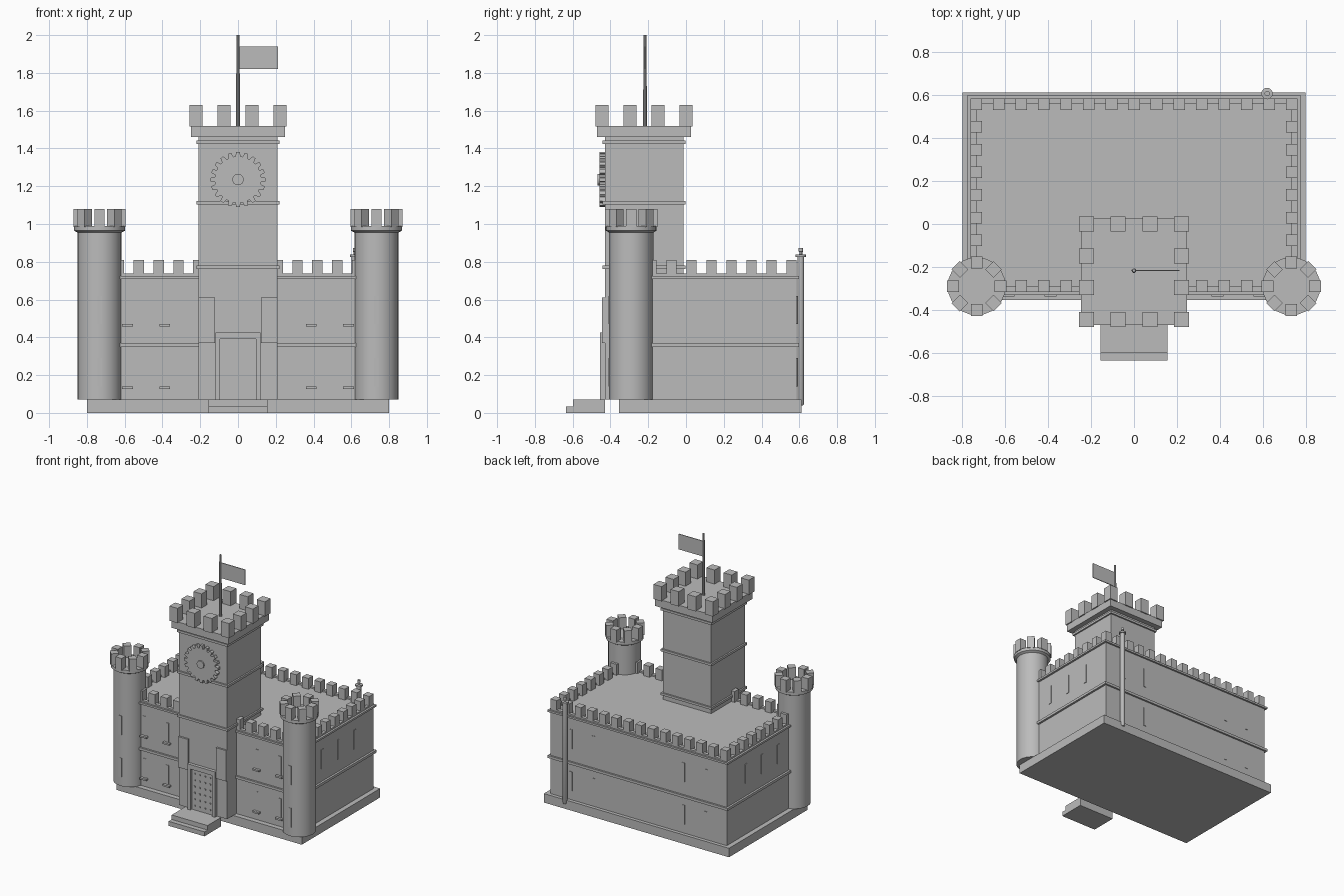
import bpy, bmesh, math
from mathutils import Matrix

old = bpy.data.objects.get("Cube")
if old:
    bpy.data.objects.remove(old, do_unlink=True)

GREY = (0.5, 0.5, 0.5, 1)
stone = bpy.data.materials.new("stone grey")
stone.use_nodes = True
stone.diffuse_color = GREY
stone.node_tree.nodes["Principled BSDF"].inputs["Base Color"].default_value = GREY


def make(name, fill, smooth=False):
    """Create one object whose mesh is built by fill(bm)."""
    bm = bmesh.new()
    fill(bm)
    bmesh.ops.recalc_face_normals(bm, faces=bm.faces)
    mesh = bpy.data.meshes.new(name)
    bm.to_mesh(mesh)
    bm.free()
    mesh.materials.append(stone)
    ob = bpy.data.objects.new(name, mesh)
    bpy.context.collection.objects.link(ob)
    if smooth:
        bpy.ops.object.select_all(action='DESELECT')
        ob.select_set(True)
        bpy.context.view_layer.objects.active = ob
        bpy.ops.object.shade_smooth_by_angle(angle=math.radians(35))
    return ob


def add_box(bm, x, y, z, turn=0):
    """Box from (low, high) ranges, optionally turned about its own z axis."""
    centre = [(r[0] + r[1]) / 2 for r in (x, y, z)]
    size = [r[1] - r[0] for r in (x, y, z)]
    m = Matrix.Translation(centre) @ Matrix.Rotation(turn, 4, 'Z') @ Matrix.Diagonal((*size, 1))
    bmesh.ops.create_cube(bm, size=1, matrix=m)


def box(name, *ranges):
    return make(name, lambda bm: add_box(bm, *ranges))


def span(c, half):
    return (c - half, c + half)


def add_lathe(bm, x, y, profile, sides):
    """Closed solid of revolution through (radius, z) points."""
    rings = []
    for r, z in profile:
        rings.append([bm.verts.new((x + r * math.cos(math.tau * i / sides),
                                    y + r * math.sin(math.tau * i / sides), z))
                      for i in range(sides)])
    for a, b in zip(rings, rings[1:]):
        for i in range(sides):
            j = (i + 1) % sides
            bm.faces.new((a[i], a[j], b[j], b[i]))
    bm.faces.new(rings[0])
    bm.faces.new(rings[-1])


# Plinth, hall, string courses
WX, Y0, Y1 = 0.762, -0.316, 0.585
box("plinth", span(0, 0.8), (-0.355, 0.612), (0, 0.07))
box("hall_walls", span(0, WX), (Y0, Y1), (0.07, 0.72))
for name, z in (("middle_band", (0.35, 0.37)), ("upper_band", (0.71, 0.725))):
    box(name, span(0, WX + 0.016), (Y0 - 0.014, Y1 + 0.014), z)


# Hall parapet and battlements
def parapet(bm):
    z, t = (0.72, 0.737), 0.027
    for s in (-1, 1):
        add_box(bm, span(s * (WX - t / 2), t / 2), (Y0, Y1), z)
    for y in (Y0 + t / 2, Y1 - t / 2):
        add_box(bm, span(0, WX - t), span(y, t / 2), z)


def hall_battlements(bm):
    h, z = 0.027, (0.72, 0.81)
    for i in range(15):
        x = (i - 7) * 0.105
        add_box(bm, span(x, h), span(Y1 - h, h), z)
        if 0.2 < abs(x) < 0.7:
            add_box(bm, span(x, h), span(Y0 + h, h), z)
    for s in (-1, 1):
        for i in range(1, 8):
            add_box(bm, span(s * 0.735, h), span(Y1 - h - i * 0.1057, h), z)


make("hall_parapet", parapet)
make("hall_battlements", hall_battlements)

# Keep
KY, K = -0.222, 0.208
box("keep", span(0, K), span(KY, K), (0.07, 1.47))
for i, z in enumerate((0.77, 1.112, 1.432)):
    box(f"keep_band_{i + 1}", span(0, 0.22), span(KY, 0.22), span(z, 0.009))
box("keep_cap", span(0, 0.248), span(KY, 0.248), (1.46, 1.52))


def keep_battlements(bm):
    for i in range(4):
        for j in range(4):
            if i in (0, 3) or j in (0, 3):
                add_box(bm, span((i - 1.5) * 0.148, 0.035),
                        span(KY + (j - 1.5) * 0.148, 0.035), (1.515, 1.63))


make("keep_battlements", keep_battlements)

# Flag
make("flagpole", lambda bm: add_lathe(bm, 0, KY + 0.005, [(0.011, 1.52), (0.008, 2.0)], 10), True)
box("flag", (0.005, 0.213), span(KY + 0.005, 0.003), (1.82, 1.94))


# Corner turrets
def turret_battlements(x, y):
    def fill(bm):
        for i in range(8):
            a = i * math.tau / 8
            add_box(bm, span(x + 0.111 * math.cos(a), 0.0275),
                    span(y + 0.111 * math.sin(a), 0.0275), (0.985, 1.08), a)
    return fill


TY = -0.29
SHAFT = [(0.117, 0.07), (0.117, 0.955), (0.135, 0.965), (0.135, 0.99)]
for side, s in (("left", 1), ("right", -1)):
    x = s * 0.733
    make(side + "_turret", lambda bm: add_lathe(bm, x, TY, SHAFT, 24), True)
    make(side + "_turret_battlements", turret_battlements(x, TY))


# Arrow slits and sills
LOW, HIGH = (0.14, 0.29), (0.47, 0.62)


def slits(bm):
    w, t = 0.012, 0.004
    for s in (-1, 1):
        for z in (LOW, HIGH):
            for x in (0.388, 0.585):
                for y in (Y0, Y1):
                    add_box(bm, span(s * x, w), span(y, t), z)
            add_box(bm, span(s * 0.733, w), span(TY - 0.116, t), z)
        for y in (-0.05, 0.15, 0.35):
            add_box(bm, span(s * WX, t), span(y, w), HIGH)


def sills(bm):
    for s in (-1, 1):
        for x in (0.388, 0.585):
            for z in (LOW, HIGH):
                add_box(bm, span(s * x, 0.028), (Y0 - 0.022, Y0), (z[0] - 0.013, z[0]))


make("arrow_slits", slits)
make("window_sills", sills)

# Gateway
FRONT = KY - K


def gate_frame(bm):
    for s in (-1, 1):
        add_box(bm, span(s * 0.107, 0.013), (FRONT - 0.025, FRONT), (0.07, 0.39))
    add_box(bm, span(0, 0.12), (FRONT - 0.025, FRONT), (0.39, 0.425))


def studs(bm):
    for i in range(4):
        for j in range(6):
            add_box(bm, span((i - 1.5) * 0.044, 0.005), (FRONT - 0.012, FRONT),
                    span(0.105 + j * 0.05, 0.005))


make("gate_frame", gate_frame)
box("gate_door", span(0, 0.094), (FRONT - 0.006, FRONT), (0.07, 0.39))
make("gate_studs", studs)
for side, s in (("left", 1), ("right", -1)):
    box(side + "_gate_panel", span(s * 0.165, 0.043), (FRONT - 0.014, FRONT), (0.37, 0.61))
box("lower_step", span(0, 0.155), (-0.636, FRONT), (0, 0.035))
box("upper_step", span(0, 0.155), (-0.598, FRONT), (0.035, 0.07))


# Toothed clock wheel
def clock(bm):
    teeth, ring = 20, []
    for i in range(teeth):
        for off, r in ((-0.36, 0.123), (-0.2, 0.146), (0.2, 0.146), (0.36, 0.123)):
            a = (i + off) * math.tau / teeth
            ring.append(bm.verts.new((r * math.sin(a), FRONT, 1.235 + r * math.cos(a))))
    face = bm.faces.new(ring)
    out = bmesh.ops.extrude_face_region(bm, geom=[face])
    moved = [v for v in out["geom"] if isinstance(v, bmesh.types.BMVert)]
    bmesh.ops.translate(bm, verts=moved, vec=(0, -0.028, 0))
    m = Matrix.Translation((0, FRONT - 0.018, 1.235)) @ Matrix.Rotation(math.pi / 2, 4, 'X')
    bmesh.ops.create_cone(bm, cap_ends=True, segments=20, radius1=0.03, radius2=0.03,
                          depth=0.04, matrix=m)


make("clock_wheel", clock)

# Drainpipe with finial
PIPE = [(0.012, 0.04), (0.018, 0.05), (0.018, 0.825), (0.027, 0.826), (0.027, 0.838),
        (0.008, 0.84), (0.008, 0.852), (0.012, 0.854), (0.012, 0.872)]
make("drainpipe", lambda bm: add_lathe(bm, 0.62, 0.608, PIPE, 12), True)
